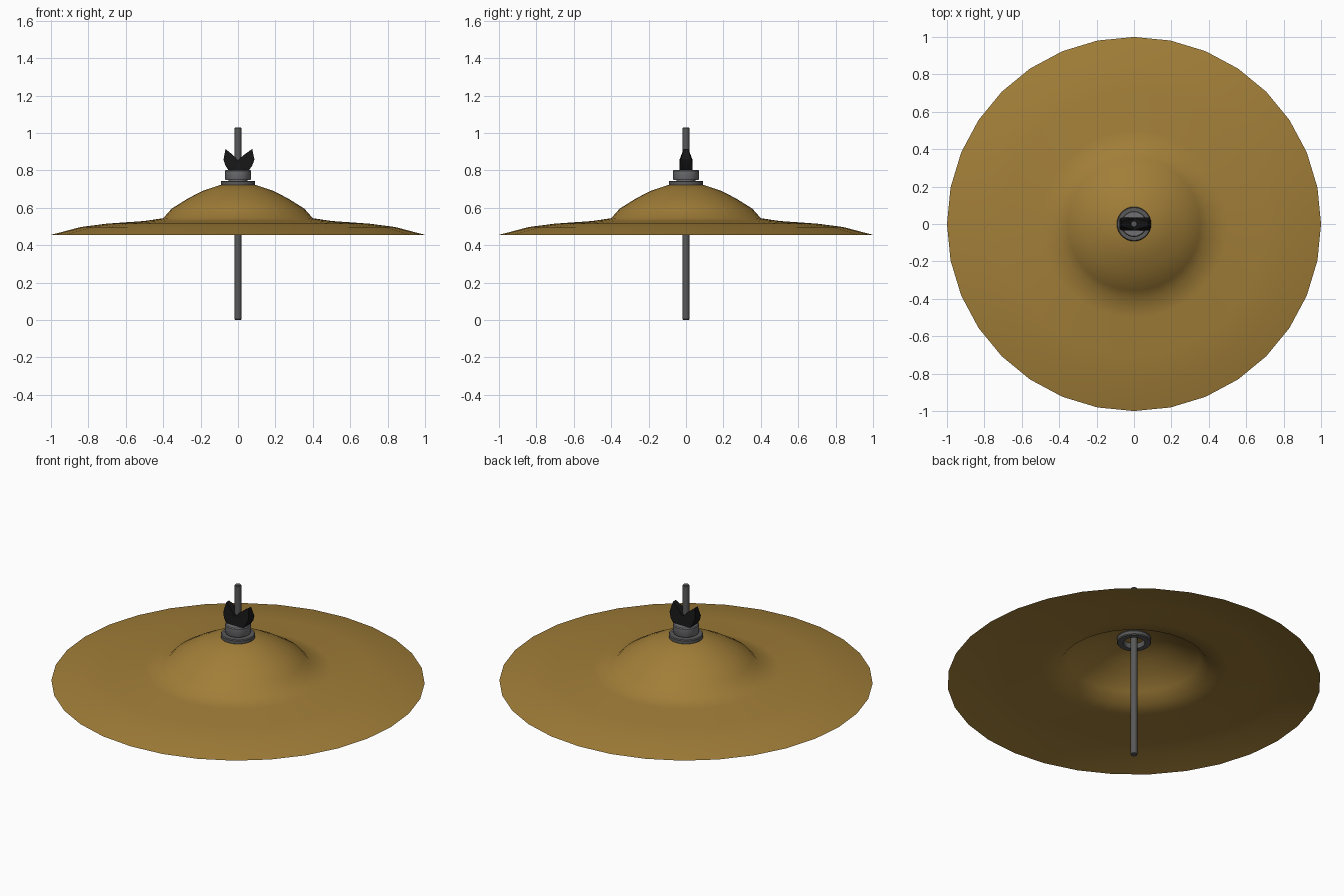
import bpy, bmesh, math

if "Cube" in bpy.data.objects:
    bpy.data.objects.remove(bpy.data.objects["Cube"])


def material(name, rgb):
    m = bpy.data.materials.new(name)
    m.diffuse_color = (*rgb, 1)
    m.use_nodes = True
    m.node_tree.nodes["Principled BSDF"].inputs["Base Color"].default_value = m.diffuse_color
    return m


BRASS = material("brass", (0.36, 0.21, 0.04))
STEEL = material("steel", (0.10, 0.10, 0.10))
NUT = material("nut_grey", (0.16, 0.16, 0.17))
BLACK = material("black", (0.008, 0.008, 0.008))


def finish(name, bm, mat, angle):
    bmesh.ops.recalc_face_normals(bm, faces=bm.faces)
    me = bpy.data.meshes.new(name)
    bm.to_mesh(me)
    bm.free()
    ob = bpy.data.objects.new(name, me)
    bpy.context.collection.objects.link(ob)
    me.materials.append(mat)
    bpy.ops.object.select_all(action='DESELECT')
    ob.select_set(True)
    bpy.context.view_layer.objects.active = ob
    bpy.ops.object.shade_smooth_by_angle(angle=math.radians(angle))
    return ob


def lathe(name, profile, mat, sides=32, closed=False, caps=False, angle=35):
    """Turn an (r, z) profile around the z axis."""
    bm = bmesh.new()
    rings = []
    for r, z in profile:
        rings.append([bm.verts.new((r * math.cos(2 * math.pi * i / sides),
                                    r * math.sin(2 * math.pi * i / sides), z))
                      for i in range(sides)])
    pairs = list(zip(rings, rings[1:]))
    if closed:
        pairs.append((rings[-1], rings[0]))
    for a, b in pairs:
        for i in range(sides):
            j = (i + 1) % sides
            bm.faces.new((a[i], a[j], b[j], b[i]))
    if caps:
        bm.faces.new(rings[0])
        bm.faces.new(rings[-1])
    return finish(name, bm, mat, angle)


# Thin cymbal plate with raised bell
cymbal = lathe("cymbal", [(1.0, 0.455), (0.84, 0.497), (0.70, 0.515), (0.50, 0.529),
                          (0.40, 0.544), (0.355, 0.595), (0.27, 0.648), (0.19, 0.69),
                          (0.10, 0.72), (0.02, 0.727)], BRASS, angle=80)

# Stand rod
lathe("rod", [(0.015, 0.0), (0.018, 0.004), (0.018, 1.026), (0.015, 1.03)],
      STEEL, sides=16, caps=True)

# Washers above and below the bell
for name, z0, z1 in (("upper_washer", 0.717, 0.744), ("lower_washer", 0.692, 0.72)):
    lathe(name, [(0.058, z0), (0.088, z0), (0.092, z0 + 0.005), (0.092, z1 - 0.005),
                 (0.088, z1), (0.058, z1)], STEEL, closed=True)

# Nut collar
lathe("nut_collar", [(0.05, 0.73), (0.05, 0.748), (0.066, 0.748), (0.069, 0.753),
                     (0.069, 0.797), (0.065, 0.802)], NUT, caps=True)

# Wing nut: one flared wing per side, points are (x, z, half depth)
wing = [(0, 0.80, 0.035), (0.058, 0.80, 0.035), (0.076, 0.825, 0.034),
        (0.088, 0.857, 0.028), (0.076, 0.914, 0.013), (0.035, 0.885, 0.022),
        (0, 0.855, 0.035)]
bm = bmesh.new()
for side in (1, -0.88):
    front = [bm.verts.new((x * side, -h, z)) for x, z, h in wing]
    back = [bm.verts.new((x * side, h, z)) for x, z, h in wing]
    bm.faces.new(front)
    bm.faces.new(back)
    for i in range(len(wing) - 1):
        bm.faces.new((front[i], front[i + 1], back[i + 1], back[i]))
bmesh.ops.remove_doubles(bm, verts=bm.verts, dist=0.0005)
finish("wing_nut", bm, BLACK, 30)
